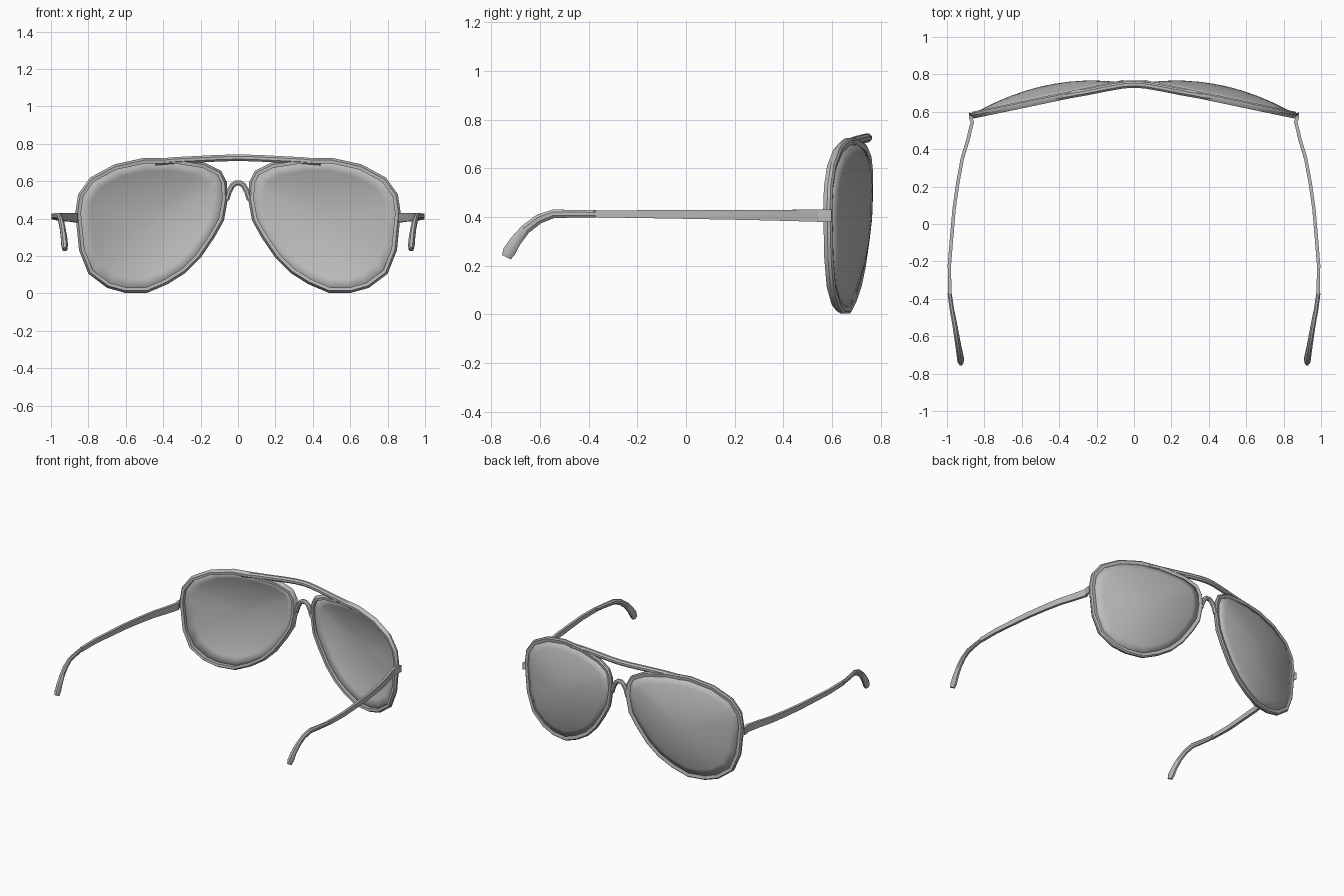
import bpy, bmesh, math
from mathutils import Vector

if "Cube" in bpy.data.objects:
    bpy.data.objects.remove(bpy.data.objects["Cube"])


def material(name, value):
    m = bpy.data.materials.new(name)
    m.use_nodes = True
    colour = (value, value, value, 1)
    m.diffuse_color = colour
    m.node_tree.nodes["Principled BSDF"].inputs["Base Color"].default_value = colour
    return m


grey = material("plain grey", 0.5)


def loft(name, rings, closed=False, tip=None, mirror=True, angle=35):
    """Skin a list of rings; close it as a loop, end it in a tip or cap the ends."""
    bm = bmesh.new()
    loops = [[bm.verts.new(p) for p in r] for r in rings]
    n = len(loops[0])
    pairs = list(zip(loops, loops[1:])) + ([(loops[-1], loops[0])] if closed else [])
    for a, b in pairs:
        for i in range(n):
            j = (i + 1) % n
            bm.faces.new((a[i], a[j], b[j], b[i]))
    if tip is not None:
        v = bm.verts.new(tip)
        for i in range(n):
            bm.faces.new((loops[-1][i], loops[-1][(i + 1) % n], v))
    elif not closed:
        bm.faces.new(loops[0])
        bm.faces.new(loops[-1])
    bmesh.ops.recalc_face_normals(bm, faces=bm.faces)
    mesh = bpy.data.meshes.new(name)
    bm.to_mesh(mesh)
    bm.free()
    mesh.materials.append(grey)
    ob = bpy.data.objects.new(name, mesh)
    bpy.context.collection.objects.link(ob)
    if mirror:
        ob.modifiers.new("Mirror", 'MIRROR')
    bpy.ops.object.select_all(action='DESELECT')
    bpy.context.view_layer.objects.active = ob
    ob.select_set(True)
    bpy.ops.object.shade_smooth_by_angle(angle=math.radians(angle))
    return ob


def sweep(name, path, sizes, ref, sides=8, mirror=True):
    """Sweep an oval (or a box when sides is 4) along a path."""
    pts = [Vector(p) for p in path]
    rings = []
    for i, p in enumerate(pts):
        t = (pts[min(i + 1, len(pts) - 1)] - pts[max(i - 1, 0)]).normalized()
        side = t.cross(Vector(ref)).normalized()
        up = side.cross(t)
        a, b = sizes[i] if isinstance(sizes, list) else sizes
        k = math.sqrt(2) if sides == 4 else 1
        angles = [math.tau * (j + 0.5) / sides for j in range(sides)]
        rings.append([p + side * a * k * math.cos(q) + up * b * k * math.sin(q) for q in angles])
    return loft(name, rings, mirror=mirror)


# Teardrop outline of one eyepiece (x, z)
outline = [Vector(p) for p in (
    (.87, .43), (.855, .53), (.79, .62), (.66, .69), (.50, .725), (.34, .725), (.18, .70),
    (.09, .655), (.06, .595), (.055, .50), (.075, .39), (.125, .30), (.20, .19), (.28, .11),
    (.375, .05), (.485, .003), (.605, .003), (.70, .03), (.80, .105), (.85, .23))]
centre = Vector((.47, .39))


def inset(d):
    out = []
    for i, p in enumerate(outline):
        t = (outline[(i + 1) % len(outline)] - outline[i - 1]).normalized()
        out.append(p + Vector((-t.y, t.x)) * d)
    return out


def place(p, dy):
    """Put an outline point on the raked plane of the eyepiece."""
    return Vector((p.x, .782 - .21 * p.x + dy, p.y))


# Rims
section = [(0, -.008), (0, -.02), (.012, -.038), (.03, -.036), (.03, -.004), (.008, 0)]
loft("rim", [[place(p, dy) for p in inset(d)] for d, dy in section], closed=True)

# Domed lenses
rim_edge = inset(.022)


def dome(s):
    return [place(centre + (p - centre) * s, .066 * (1 - s * s) - .008) for p in rim_edge]


lens = loft("lens", [dome(s) for s in (1, .85, .68, .5, .3, .12)],
            tip=place(centre, .058), angle=60)
solid = lens.modifiers.new("Thickness", 'SOLIDIFY')
solid.thickness = .006

# Brow bar and nose bridge
half = [(.44, .672, .702), (.34, .69, .711), (.24, .708, .716), (.14, .728, .721), (.06, .742, .724)]
bar = half + [(0, .746, .725)] + [(-x, y, z) for x, y, z in reversed(half)]
sweep("brow_bar", bar, (.019, .019), (0, 1, 0), mirror=False)
half = [(.062, .752, .50), (.048, .752, .545), (.03, .752, .577), (.012, .752, .59)]
arch = half + [(-x, y, z) for x, y, z in reversed(half)]
sweep("nose_bridge", arch, (.016, .016), (0, 1, 0), mirror=False)

# Hinges
sweep("hinge", [(.85, .575, .405), (.878, .588, .405), (.872, .565, .405), (.864, .54, .405)],
      [(.025, .008), (.025, .010), (.025, .010), (.025, .008)], (1, 0, 0), sides=4)

# Temple arms, tapering toward the back
arm = [(.864, .55), (.888, .45), (.918, .35), (.942, .22), (.962, .08), (.975, -.07),
       (.987, -.22), (.985, -.38)]
count = len(arm) - 1
sweep("temple_arm", [(x, y, .405 + .008 * i / count) for i, (x, y) in enumerate(arm)],
      [(.025 - .011 * i / count, .009) for i in range(count + 1)], (1, 0, 0), sides=4)

# Curved ear tips
ear = [(.986, -.37, .413), (.973, -.46, .413), (.957, -.545, .413), (.947, -.605, .391),
       (.938, -.66, .349), (.931, -.70, .301), (.927, -.725, .26), (.926, -.738, .235)]
sweep("ear_tip", ear, [(.016, .012), (.017, .013), (.019, .014), (.021, .015),
                       (.022, .016), (.025, .018), (.029, .019), (.022, .014)], (1, 0, 0))
